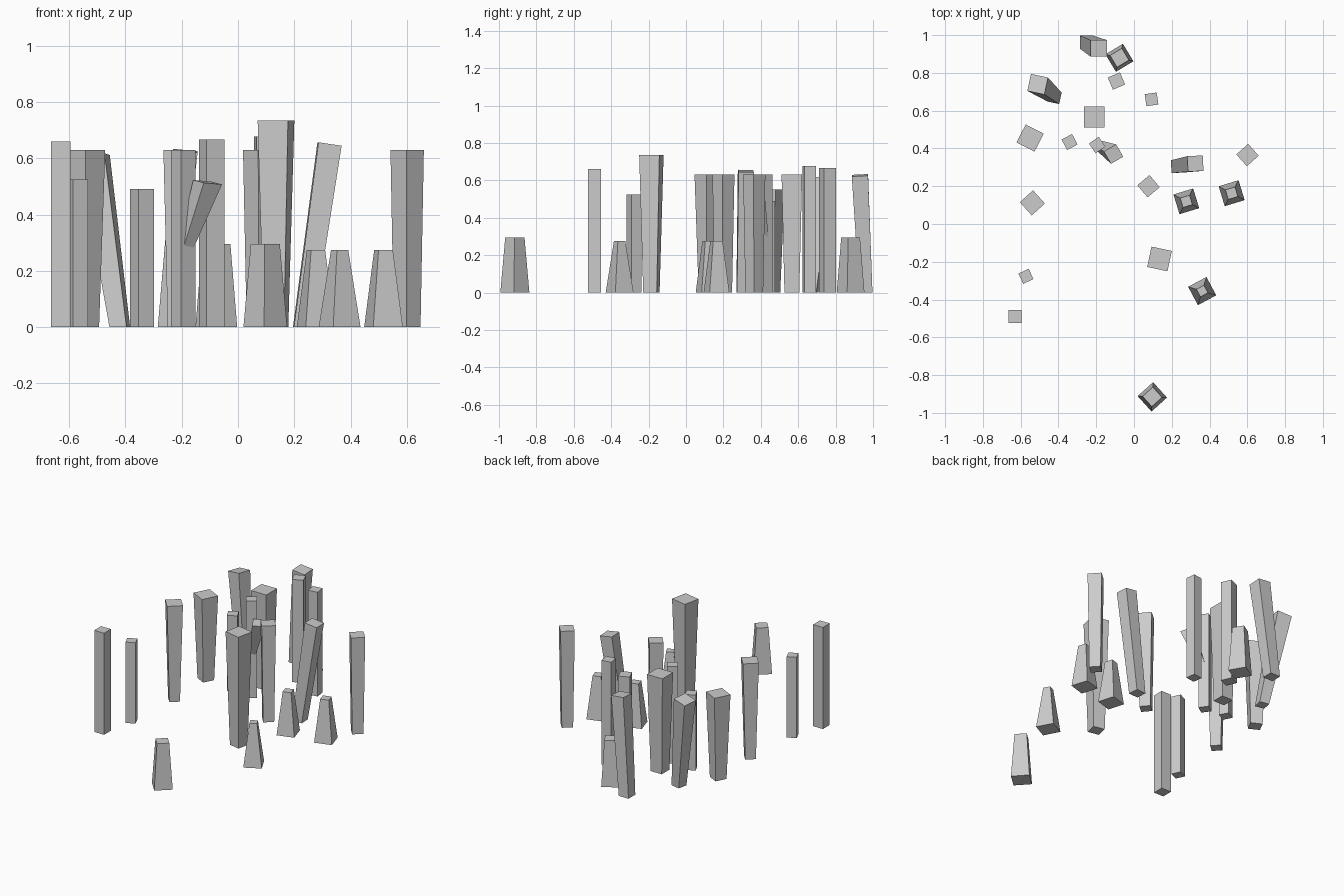
import bpy, bmesh
from math import radians, cos, sin

if "Cube" in bpy.data.objects:
    bpy.data.objects.remove(bpy.data.objects["Cube"])


def post(name, base, top, side_base, side_top, height, rot=0.0, z0=0.0, tilt=1.0):
    """Square post lofted from a flat foot to a cap that leans with the shaft."""
    a = radians(rot)
    slope = [(top[i] - base[i]) / (height - z0) * tilt for i in (0, 1)]

    def ring(bm, c, s, z, k):
        verts = []
        for u, v in ((-1, -1), (1, -1), (1, 1), (-1, 1)):
            dx = (u * cos(a) - v * sin(a)) * s / 2
            dy = (u * sin(a) + v * cos(a)) * s / 2
            dz = -k * (dx * slope[0] + dy * slope[1])
            verts.append(bm.verts.new((c[0] + dx, c[1] + dy, z + dz)))
        return verts

    bm = bmesh.new()
    lo = ring(bm, base, side_base, z0, 0)
    hi = ring(bm, top, side_top, height, 1)
    bm.faces.new(lo[::-1])
    bm.faces.new(hi)
    for i in range(4):
        j = (i + 1) % 4
        bm.faces.new((lo[i], lo[j], hi[j], hi[i]))
    me = bpy.data.meshes.new(name)
    bm.to_mesh(me)
    bm.free()
    ob = bpy.data.objects.new(name, me)
    bpy.context.collection.objects.link(ob)
    return ob


# Slim straight posts: x, y, side, height, rotation
for i, (x, y, s, h, r) in enumerate([
        (-.63, -.49, .07, .66, 0),
        (-.572, -.277, .06, .525, 25),
        (-.341, .434, .063, .49, 28),
        (-.195, .418, .063, .63, 35),
        (-.093, .757, .07, .667, 23),
        (.093, .66, .064, .677, 8)]):
    post(f"slim_post_{i + 1}", (x, y), (x, y), s, s, h, r)

# Heavy posts that narrow towards the foot: x, y, side, foot ratio, height, rotation
for i, (x, y, s, k, h, r) in enumerate([
        (-.538, .112, .094, .67, .63, 42),
        (-.55, .455, .107, .68, .55, -27),
        (-.21, .566, .11, .72, .63, 0),
        (.077, .2, .084, .78, .63, 40),
        (.601, .365, .084, .8, .63, 42),
        (.135, -.185, .11, .67, .735, -12)]):
    post(f"heavy_post_{i + 1}", (x, y), (x, y), s * k, s, h, r)

# Short stumps wider at the foot: x, y, foot side, top side, height, rotation
for i, (x, y, b, t, h, r) in enumerate([
        (-.077, .88, .108, .073, .295, 31),
        (.277, .12, .109, .052, .275, 17),
        (.517, .163, .11, .053, .275, 17),
        (.361, -.355, .11, .045, .275, 28),
        (.097, -.915, .11, .073, .295, 42)]):
    post(f"stump_{i + 1}", (x, y), (x, y), b, t, h, r)

# Leaning posts: foot, top, foot side, top side, height, rotation
for i, (b, t, sb, st, h, r) in enumerate([
        ((-.42, .672), (-.51, .74), .062, .092, .607, -12),
        ((.231, .305), (.325, .32), .068, .082, .65, 3),
        ((-.25, .962), (-.187, .93), .07, .087, .627, 0)]):
    post(f"leaning_post_{i + 1}", b, t, sb, st, h, r)

# Short branch growing out of a slim post
post("branch", (-.19, .416), (-.108, .37), .04, .075, .515, 30, z0=.27, tilt=.4)
